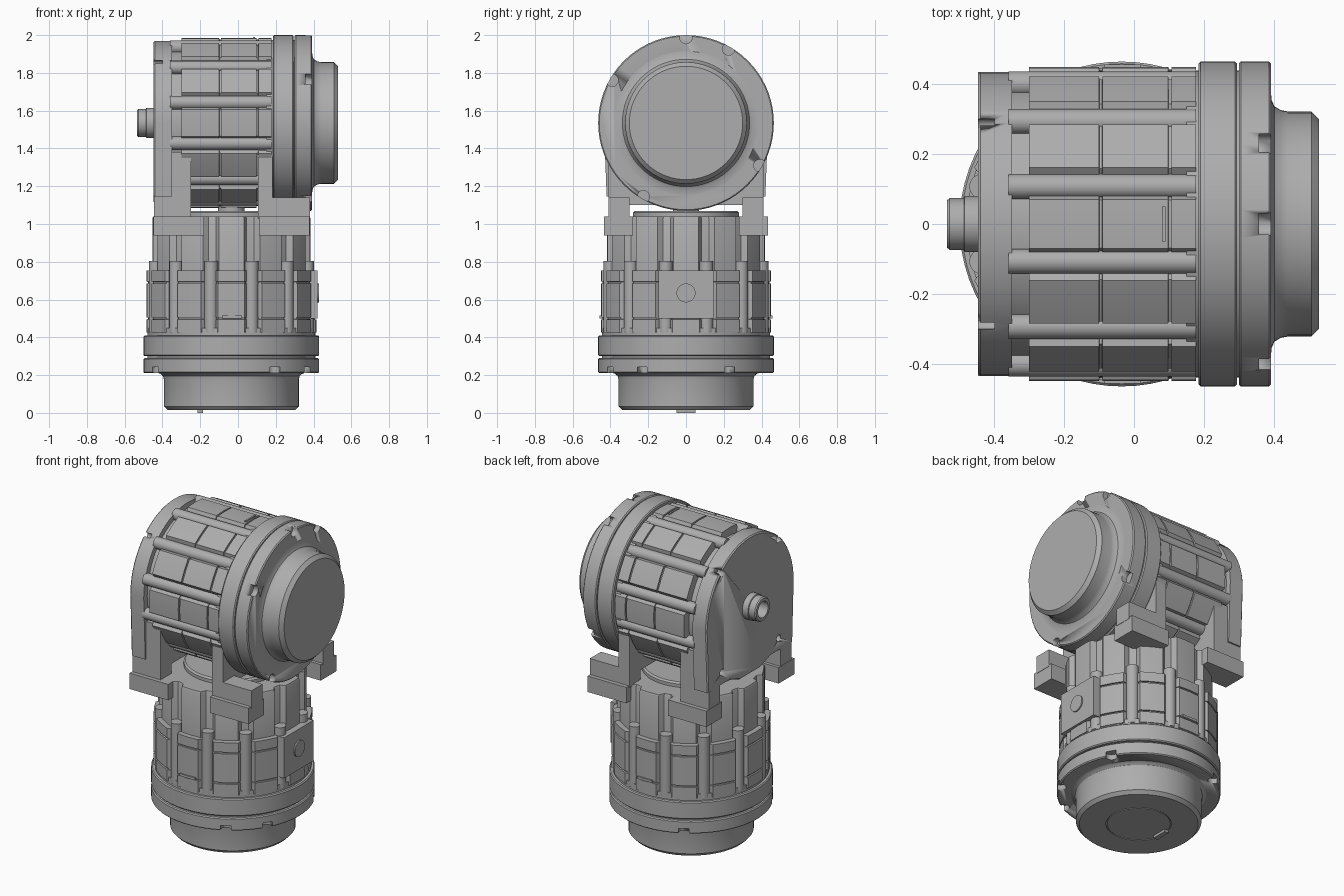
import bpy, bmesh, math
from mathutils import Matrix, Vector

cube = bpy.data.objects.get("Cube")
if cube:
    bpy.data.objects.remove(cube, do_unlink=True)

gray = bpy.data.materials.new("machined gray")
gray.use_nodes = True
COLOR = (0.42, 0.42, 0.42, 1)
gray.diffuse_color = COLOR
gray.node_tree.nodes["Principled BSDF"].inputs["Base Color"].default_value = COLOR

# Lower joint axis is vertical; upper joint axis runs along x
CX = -0.035
LOW = Matrix.Translation((CX, 0, 0))
UP = Matrix(((0, 0, 1, 0), (1, 0, 0, 0), (0, 1, 0, 1.535), (0, 0, 0, 1)))


def finish(name, bm, smooth=True):
    bmesh.ops.recalc_face_normals(bm, faces=bm.faces)
    mesh = bpy.data.meshes.new(name)
    bm.to_mesh(mesh)
    bm.free()
    obj = bpy.data.objects.new(name, mesh)
    bpy.context.collection.objects.link(obj)
    mesh.materials.append(gray)
    bpy.ops.object.select_all(action='DESELECT')
    obj.select_set(True)
    bpy.context.view_layer.objects.active = obj
    if smooth:
        bpy.ops.object.shade_smooth_by_angle(angle=math.radians(30))
    return obj


def polar(r, deg):
    a = math.radians(deg)
    return r * math.cos(a), r * math.sin(a)


def circle(n=72):
    return [polar(1, 360 * i / n) for i in range(n)]


def stack(name, outline, steps, frame):
    """Loft an outline through (scale, height) steps and cap both ends."""
    bm = bmesh.new()
    rings = [[bm.verts.new(frame @ Vector((x * s, y * s, h))) for x, y in outline]
             for s, h in steps]
    n = len(outline)
    for a, b in zip(rings, rings[1:]):
        for i in range(n):
            j = (i + 1) % n
            bm.faces.new((a[i], a[j], b[j], b[i]))
    bm.faces.new(rings[0])
    bm.faces.new(rings[-1])
    return finish(name, bm)


def lathe(name, steps, frame):
    return stack(name, circle(), steps, frame)


def prism(name, outline, h0, h1, frame=Matrix()):
    return stack(name, outline, [(1, h0), (1, h1)], frame)


def box(name, x, y, z):
    corners = [(x[0], y[0]), (x[1], y[0]), (x[1], y[1]), (x[0], y[1])]
    return prism(name, corners, *z)


def pegs(name, spots, r, h0, h1, frame, n=16):
    bm = bmesh.new()
    for u, v in spots:
        bmesh.ops.create_cone(bm, cap_ends=True, segments=n, radius1=r, radius2=r, depth=h1 - h0,
                              matrix=frame @ Matrix.Translation((u, v, (h0 + h1) / 2)))
    return finish(name, bm)


def cut(obj, cutter):
    cutter.hide_render = True
    mod = obj.modifiers.new("cut", 'BOOLEAN')
    mod.operation = 'DIFFERENCE'
    mod.solver = 'EXACT'
    mod.object = cutter
    bpy.context.view_layer.objects.active = obj
    bpy.ops.object.modifier_apply(modifier=mod.name)
    bpy.data.objects.remove(cutter, do_unlink=True)


# Twelve-panel housing section with grooves between panels
PANEL = [(-9, 0.452), (0, 0.45), (9, 0.452), (12, 0.42), (18, 0.42)]
SECTION = [polar(r, 30 * k + d) for k in range(12) for d, r in PANEL]
RIBS = [polar(0.415, 30 * k + 15) for k in range(12)]


def seamed(h0, h1, seams):
    """Full-size section with a thin groove at each seam."""
    steps = [(1, h0)]
    for s in seams:
        steps += [(1, s - 0.005), (0.98, s - 0.004), (0.98, s + 0.004), (1, s + 0.005)]
    return steps + [(1, h1)]


def flange(name, h0, h1, frame):
    c = 0.006
    return lathe(name, [(0.465 - c, h0), (0.465, h0 + c), (0.465, h1 - c), (0.465 - c, h1)], frame)


# ---- Lower joint ----
lathe("lower_cap", [(0.18, 0.015), (0.18, 0.02), (0.186, 0.02), (0.186, 0.015), (0.338, 0.015),
                    (0.357, 0.035), (0.357, 0.175), (0.362, 0.195), (0.375, 0.207),
                    (0.39, 0.212), (0.39, 0.25)], LOW)
box("bottom_key", (-0.215, -0.185), (-0.05, 0.05), (0, 0.03))
low_rim = flange("lower_flange_rim", 0.21, 0.29, LOW)
cut(low_rim, pegs("notch_cutter", [polar(0.452, a) for a in (-60, -30, 30, 120, 210)],
                  0.033, 0.15, 0.243, LOW))
flange("lower_flange_ring", 0.3, 0.41, LOW)
lathe("lower_neck", [(0.445, 0.25), (0.445, 0.45)], LOW)
stack("lower_housing", SECTION, seamed(0.425, 0.755, [0.5, 0.69]), LOW)
stack("lower_housing_top", SECTION, [(0.93, 0.7), (0.93, 1.03), (0.92, 1.04)], LOW)
pegs("lower_ribs", RIBS, 0.036, 0.425, 0.805, LOW)
lathe("top_disc", [(0.28, 1.03), (0.28, 1.06), (0.27, 1.07)], LOW)
lathe("turn_collar", [(0.07, 1.05), (0.07, 1.12)], LOW)

# Connector box with round button on the side, and seam latches
box("connector_box", (0.3, 0.422), (-0.145, 0.145), (0.5, 0.755))
pegs("connector_button", [(0, 0.635 - 1.535)], 0.05, 0.41, 0.43, UP, 32)
for side in (-1, 1):
    y = sorted((side * 0.43, side * 0.457))
    box("seam_latch", (-0.085, 0.02), y, (0.5, 0.515))

# ---- Upper joint ----
lathe("upper_cap", [(0.38, 0.35), (0.38, 0.392), (0.355, 0.394), (0.337, 0.402), (0.326, 0.42),
                    (0.322, 0.44), (0.322, 0.508), (0.3, 0.53)], UP)
up_rim = flange("upper_flange_rim", 0.3, 0.392, UP)
cut(up_rim, pegs("notch_cutter", [polar(0.452, a) for a in (60, 90, 150, 240, 330)],
                 0.033, 0.358, 0.45, UP))
flange("upper_flange_ring", 0.185, 0.295, UP)
lathe("upper_neck", [(0.44, 0.15), (0.44, 0.35)], UP)
stack("upper_housing", SECTION, seamed(-0.3, 0.178, [-0.095, 0.103]), UP)
pegs("upper_ribs", RIBS, 0.036, -0.36, 0.178, UP)
lathe("upper_core", [(0.4, -0.36), (0.4, -0.28)], UP)
box("top_seam_latch", (0.08, 0.09), (-0.05, 0.05), (1.96, 1.99))

# Arched end plate with four screw holes and a hollow shaft
arch = [polar(0.435, 6 * i) for i in range(31)]
arch += [(-0.42, -0.39), (-0.2, -0.39), (-0.1, -0.425), (0.1, -0.425), (0.2, -0.39), (0.42, -0.39)]
plate = stack("end_plate", arch, [(0.985, -0.447), (1, -0.44), (1, -0.35)], UP)
cut(plate, pegs("screw_hole_cutter", [(a * 0.28, b * 0.31) for a in (-1, 1) for b in (-1, 1)],
                0.021, -0.5, -0.4, UP))
lathe("hollow_shaft", [(0.08, -0.42), (0.08, -0.485), (0.074, -0.487), (0.074, -0.528),
                       (0.068, -0.535), (0.05, -0.535), (0.05, -0.45)], UP)

# ---- Bracket joining both joints ----
box("left_saddle", (-0.35, -0.25), (-0.41, 0.41), (1.1, 1.38))
box("right_saddle", (0.105, 0.182), (-0.41, 0.41), (1.1, 1.4))
for side in (-1, 1):
    y = sorted((side * 0.3, side * 0.41))
    box("left_foot", (-0.445, -0.25), y, (1.03, 1.15))
    box("right_foot", (0.105, 0.38), y, (1.03, 1.14))
    # Corner ears under the feet
    for name, out, inn in (("left_ear", -0.447, -0.18), ("right_ear", 0.378, 0.11)):
        ear = [(out, side * 0.435), (inn, side * 0.435), (inn, side * 0.36),
               ((out + inn) / 2, side * 0.28), (out, side * 0.28)]
        prism(name, ear, 0.94, 1.04)
